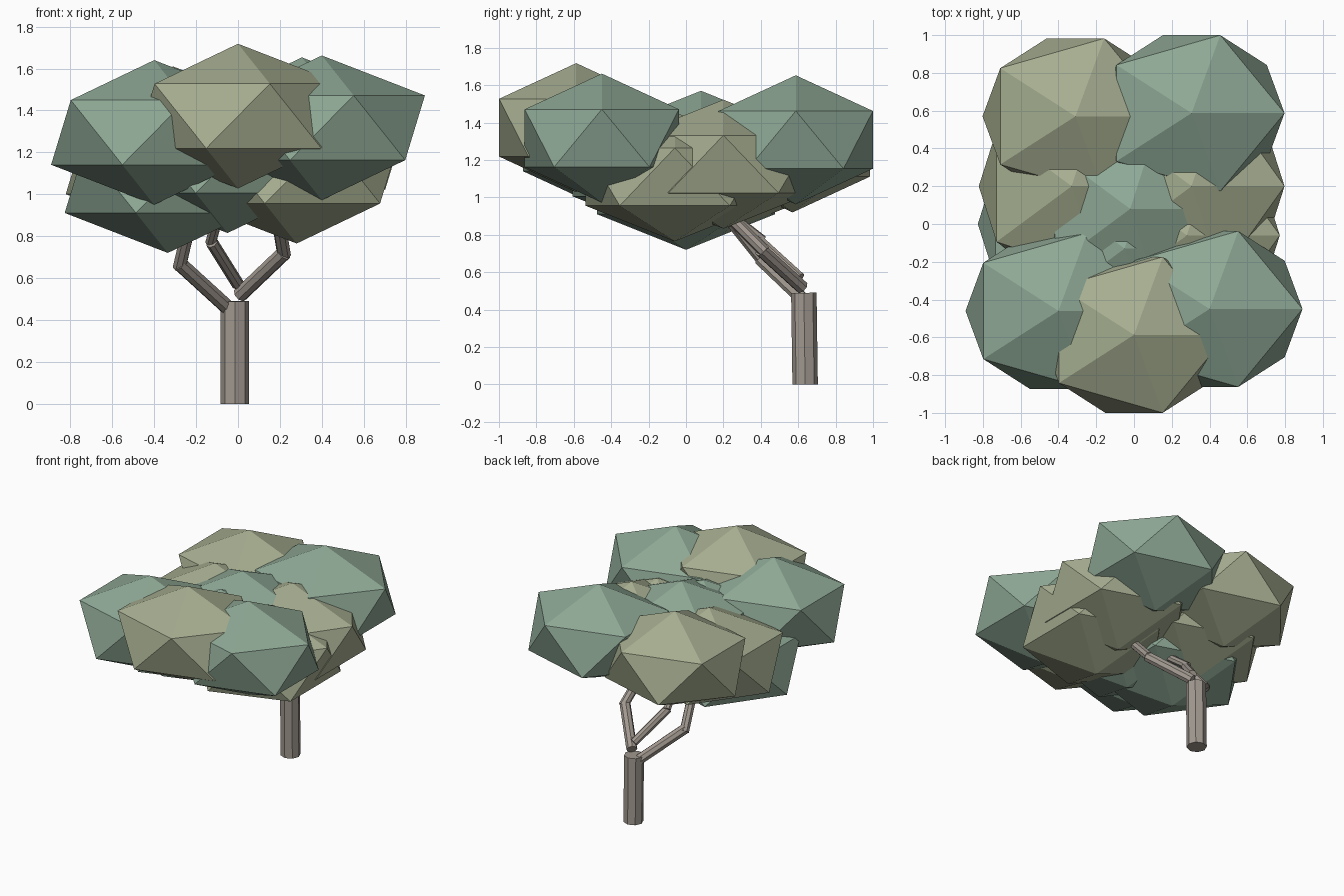
import bpy
from mathutils import Vector

if "Cube" in bpy.data.objects:
    bpy.data.objects.remove(bpy.data.objects["Cube"])


def material(name, color):
    m = bpy.data.materials.new(name)
    m.diffuse_color = (*color, 1)
    m.use_nodes = True
    m.node_tree.nodes["Principled BSDF"].inputs["Base Color"].default_value = m.diffuse_color
    return m


DARK = material("dark_leaf", (0.27, 0.39, 0.30))
LIGHT = material("light_leaf", (0.38, 0.42, 0.28))
BARK = material("bark", (0.36, 0.32, 0.28))


def foliage(name, center, scale, mat):
    bpy.ops.mesh.primitive_ico_sphere_add(subdivisions=1, radius=1, location=center)
    o = bpy.context.object
    o.name = name
    o.scale = scale
    o.data.materials.append(mat)


def limb(name, a, b, radius):
    a, b = Vector(a), Vector(b)
    d = b - a
    bpy.ops.mesh.primitive_cylinder_add(vertices=8, radius=radius, depth=d.length,
                                        location=(a + b) / 2)
    o = bpy.context.object
    o.name = name
    o.rotation_euler = d.to_track_quat('Z', 'Y').to_euler()
    o.data.materials.append(BARK)


# Large outer leaf clumps
OUTER = (0.55, 0.485, 0.345)
foliage("leaves_front_left", (-0.40, -0.46, 1.295), OUTER, DARK)
foliage("leaves_front_middle", (0.0, -0.587, 1.373), OUTER, LIGHT)
foliage("leaves_front_right", (0.40, -0.45, 1.317), OUTER, DARK)
foliage("leaves_back_left", (-0.31, 0.57, 1.265), OUTER, LIGHT)
foliage("leaves_back_right", (0.305, 0.587, 1.308), OUTER, DARK)

# Inner leaf clumps
INNER = (0.55, 0.56, 0.345)
foliage("leaves_middle_left", (-0.33, 0.20, 1.155), INNER, LIGHT)
foliage("leaves_middle", (-0.02, 0.08, 1.225), INNER, DARK)
foliage("leaves_middle_right", (0.305, 0.20, 1.178), INNER, LIGHT)
foliage("leaves_lower_left", (-0.335, 0.0, 1.065), INNER, DARK)
foliage("leaves_lower_middle", (-0.05, -0.13, 1.16), INNER, DARK)
foliage("leaves_lower_right", (0.28, -0.06, 1.11), INNER, LIGHT)

# Trunk
limb("trunk", (-0.015, 0.637, 0.0), (-0.015, 0.63, 0.49), 0.068)

# Forked branches: lower and upper segment each
limb("branch_right_lower", (0.01, 0.62, 0.52), (0.22, 0.40, 0.72), 0.037)
limb("branch_right_upper", (0.22, 0.42, 0.71), (0.18, 0.18, 0.95), 0.033)
limb("branch_left_lower", (-0.05, 0.62, 0.46), (-0.28, 0.40, 0.67), 0.037)
limb("branch_left_upper", (-0.28, 0.42, 0.65), (-0.21, 0.18, 0.95), 0.033)
limb("branch_middle_lower", (0.0, 0.61, 0.57), (-0.125, 0.39, 0.77), 0.03)
limb("branch_middle_upper", (-0.13, 0.41, 0.77), (-0.08, 0.18, 0.95), 0.027)
